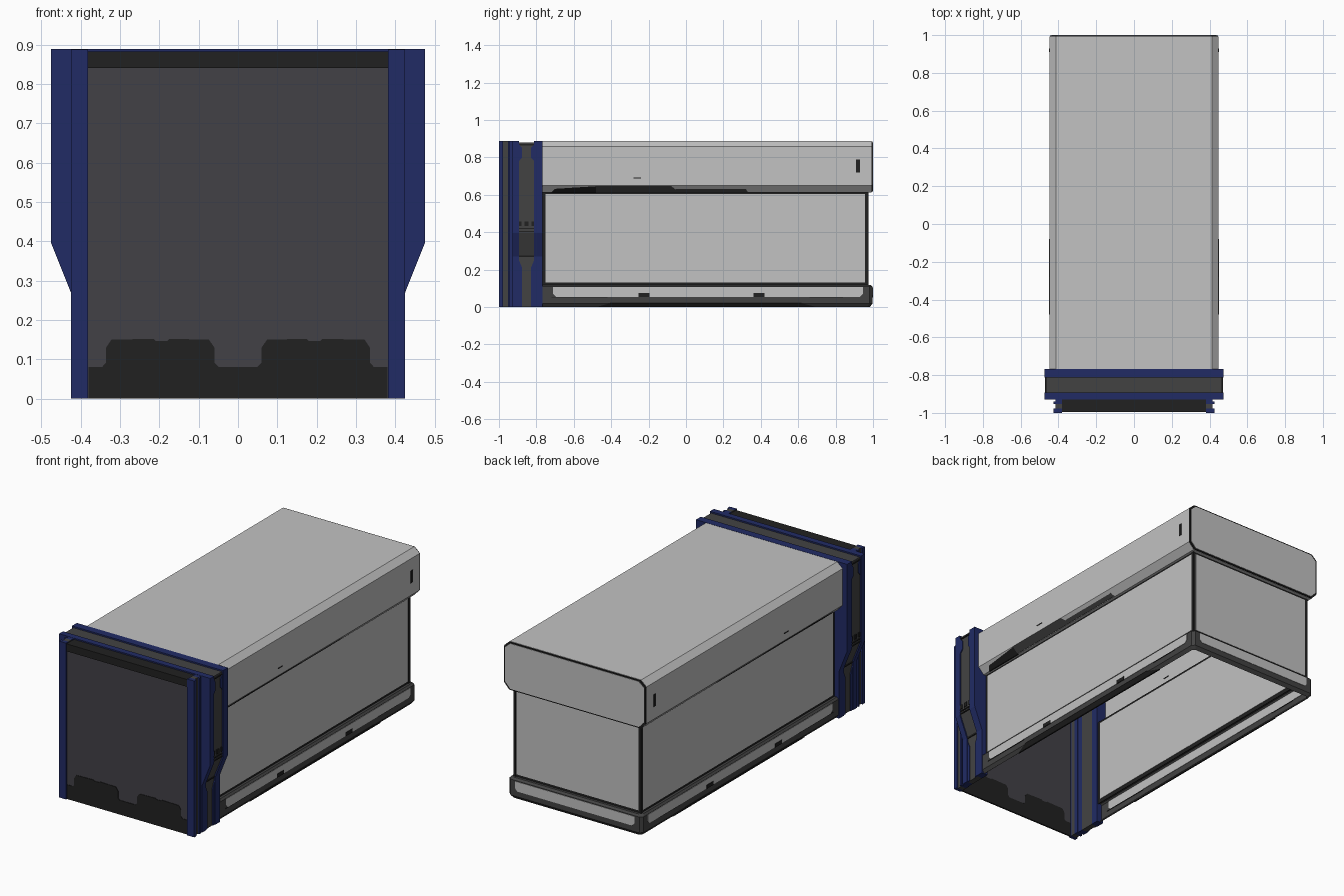
import bpy, bmesh
from mathutils import Vector

cube = bpy.data.objects.get("Cube")
if cube:
    bpy.data.objects.remove(cube, do_unlink=True)


def material(name, r, g, b):
    m = bpy.data.materials.new(name)
    m.use_nodes = True
    m.diffuse_color = (r, g, b, 1)
    node = m.node_tree.nodes["Principled BSDF"]
    node.inputs["Base Color"].default_value = (r, g, b, 1)
    node.inputs["Roughness"].default_value = 0.7
    return m


LIGHT = material("light grey", 0.54, 0.54, 0.54)
DARK = material("dark grey", 0.055, 0.055, 0.055)
SLATE = material("slate grey", 0.055, 0.053, 0.062)
BLACK = material("near black", 0.015, 0.015, 0.015)
BLUE = material("navy blue", 0.015, 0.024, 0.13)


def finish(name, bm, mat, thickness=0):
    bmesh.ops.recalc_face_normals(bm, faces=bm.faces)
    mesh = bpy.data.meshes.new(name)
    bm.to_mesh(mesh)
    bm.free()
    mesh.materials.append(mat)
    ob = bpy.data.objects.new(name, mesh)
    bpy.context.scene.collection.objects.link(ob)
    if thickness:
        mod = ob.modifiers.new("Shell", "SOLIDIFY")
        mod.thickness = thickness
        mod.offset = 0
    return ob


def loft(name, loops, mat, thickness=0, closed=True):
    """Skin a row of matching loops; closed loops are capped."""
    bm = bmesh.new()
    rows = [[bm.verts.new(p) for p in loop] for loop in loops]
    n = len(rows[0])
    for a, b in zip(rows, rows[1:]):
        for i in range(n if closed else n - 1):
            j = (i + 1) % n
            bm.faces.new((a[i], a[j], b[j], b[i]))
    if closed:
        bm.faces.new(rows[0])
        bm.faces.new(rows[-1])
    return finish(name, bm, mat, thickness)


def prism_y(name, pts, y0, y1, mat):
    return loft(name, [[(x, y, z) for x, z in pts] for y in (y0, y1)], mat)


def rect(a0, a1, b0, b1):
    return [(a0, b0), (a1, b0), (a1, b1), (a0, b1)]


def box(name, x0, x1, y0, y1, z0, z1, mat):
    return prism_y(name, rect(x0, x1, z0, z1), y0, y1, mat)


def side_plates(name, pts, face_x, mat, t=0.008):
    """Plates on both sides, outlined in (y, z); face_x gives x at a height."""
    for side, s in (("left", 1), ("right", -1)):
        loft(side + "_" + name,
             [[(s * (face_x(z) + d), y, z) for y, z in pts] for d in (-t / 2, t / 2)], mat)


def mirrored(half):
    return half + [(-x, z) for x, z in reversed(half)]


# Upper housing: chamfered shell with a rimmed rear cap
half = [(0.395, 0.615), (0.412, 0.615), (0.445, 0.65), (0.445, 0.857), (0.412, 0.886)]
outline = mirrored(half)
loft("upper_housing", [[(x, y, z) for x, z in outline] for y in (-0.77, 0.992)],
     LIGHT, 0.004, closed=False)
prism_y("housing_rear_rim", outline, 0.99, 0.998, BLACK)
prism_y("housing_rear_panel", [(x * 0.98, 0.75 + (z - 0.75) * 0.95) for x, z in outline],
        0.988, 1.0, LIGHT)
box("housing_rear_underside", -0.4, 0.4, 0.965, 0.992, 0.613, 0.617, LIGHT)

# Housing markings on the sides and the slanted lower edge
wall = lambda z: 0.445
under = lambda z: 0.412 + (z - 0.615)
side_plates("rear_slot", rect(0.91, 0.93, 0.72, 0.79), wall, BLACK)
side_plates("small_dash", rect(-0.28, -0.24, 0.687, 0.692), wall, BLACK)
side_plates("underside_black_strip",
            [(-0.72, 0.613), (-0.48, 0.613), (-0.48, 0.646), (-0.7, 0.632)], under, BLACK)
side_plates("underside_front_strip",
            [(-0.48, 0.615), (-0.04, 0.615), (-0.08, 0.648), (-0.48, 0.648)], under, DARK)
side_plates("underside_rear_strip",
            [(-0.04, 0.615), (0.33, 0.615), (0.32, 0.632), (-0.06, 0.632)], under, DARK)

# Body walls: black frame with light panels showing on both faces
BODY = 0.395
body = lambda z: BODY
side_plates("wall_frame", rect(-0.77, 0.972, 0.11, 0.617), body, BLACK, 0.004)
side_plates("wall_panel", rect(-0.75, 0.958, 0.132, 0.604), body, LIGHT)
box("rear_wall_frame", -BODY, BODY, 0.968, 0.972, 0.11, 0.617, BLACK)
box("rear_wall_panel", -0.383, 0.383, 0.966, 0.974, 0.132, 0.604, LIGHT)
for s in (-1, 1):
    box("rear_corner_trim", s * BODY - 0.006, s * BODY + 0.006, 0.96, 0.975, 0.11, 0.617, BLACK)


# Base skirt: open below, running round the sides and back
def skirt_row(w, y, z, c=0.015):
    r = [(w, -0.77), (w, y - c), (w - c, y)]
    return [(x, q, z) for x, q in r + [(-x, q) for x, q in reversed(r)]]


loft("base_skirt", [skirt_row(0.395, 0.972, 0.117), skirt_row(0.41, 0.985, 0.117),
                    skirt_row(0.419, 0.996, 0.108), skirt_row(0.419, 0.996, 0.02),
                    skirt_row(0.405, 0.982, 0.002)], DARK, 0.004, closed=False)
skirt = lambda z: 0.419


def badge(a, b, z0, z1, c=0.015):
    return [(a + c, z0), (b - c, z0), (b, z0 + c), (b, z1), (a, z1), (a, z0 + c)]


side_plates("base_panel", badge(-0.71, 0.945, 0.055, 0.107), skirt, LIGHT)
prism_y("rear_base_panel", badge(-0.375, 0.375, 0.05, 0.105), 0.992, 1.0, LIGHT)
for y in (-0.225, 0.39):
    side_plates("base_clip", rect(y - 0.03, y + 0.03, 0.054, 0.075),
                lambda z: 0.4205, BLACK, 0.009)
side_plates("base_lower_trim", [(-0.48, 0), (0.7, 0), (0.61, 0.022), (-0.4, 0.022)],
            lambda z: 0.406 + 0.7 * z, BLACK)
for a, b in ((-0.72, -0.42), (0.66, 0.84)):
    side_plates("base_seam", rect(a, b, 0.051, 0.055), skirt, BLACK)


# Front ring: two blue flanges with a grey channel between
def arch(inset):
    outer = [(0.425, 0), (0.425, 0.27), (0.475, 0.395), (0.475, 0.889)]
    outer = [(x - inset, z if z < 0.8 else z - inset) for x, z in outer]
    return mirrored([(0.385, 0.0), *outer]) + [(-0.385, 0.845), (0.385, 0.845)]


def arch_piece(name, inset, y0, y1, mat):
    pts = arch(inset)
    # Split into two posts and a top beam so each piece is a simple solid
    n = (len(pts) - 2) // 2
    right = pts[:n] + [(0.385, pts[n - 1][1])]
    for side, s in (("left", 1), ("right", -1)):
        prism_y(side + "_" + name, [(s * x, z) for x, z in right], y0, y1, mat)
    box("top_" + name, -0.385, 0.385, y0, y1, 0.845, pts[n - 1][1], mat)


arch_piece("front_flange", 0, -0.928, -0.893, BLUE)
arch_piece("channel", 0.008, -0.893, -0.812, DARK)
arch_piece("rear_flange", 0, -0.812, -0.768, BLUE)


# Channel details following the tapering post
def channel_x(z):
    return 0.418 + 0.05 * min(max((z - 0.27) / 0.125, 0), 1)


for y in (-0.89, -0.852, -0.814):
    side_plates("channel_slot", rect(y - 0.011, y + 0.011, 0.432, 0.457), channel_x, BLACK)
for z in (0.4, 0.416):
    side_plates("channel_bar", rect(-0.893, -0.812, z, z + 0.006), channel_x, BLACK)
side_plates("channel_step", rect(-0.893, -0.812, 0.268, 0.276), channel_x, BLACK)
for y, d in ((-0.893, 0.017), (-0.812, -0.017)):
    side_plates("channel_upper_gusset",
                [(y, 0.78), (y + d, 0.8), (y + d, 0.85), (y, 0.87)], channel_x, BLUE)
    side_plates("channel_lower_gusset",
                [(y, 0), (y + d, 0), (y + d, 0.21), (y, 0.25)], channel_x, BLUE)
side_plates("channel_top_line", rect(-0.893, -0.812, 0.865, 0.871), channel_x, BLACK)

# Front posts with a side groove
for s in (-1, 1):
    for name, x, y0, y1, mat in (("front_post", 0.425, -1, -0.978, BLUE),
                                 ("post_groove", 0.415, -0.978, -0.952, DARK),
                                 ("post_back", 0.425, -0.952, -0.94, BLUE),
                                 ("post_neck", 0.415, -0.94, -0.928, BLUE)):
        a, b = sorted((s * 0.381, s * x))
        box(name, a, b, y0, y1, 0, 0.888, mat)

# Front panel, top beam and the stepped lower plate
box("front_panel", -0.381, 0.381, -0.989, -0.986, 0.0, 0.85, SLATE)
box("front_top_beam", -0.381, 0.381, -0.995, -0.928, 0.84, 0.882, BLACK)
step = [(0.38, 0), (0.38, 0.081), (0.345, 0.081), (0.335, 0.092), (0.335, 0.13), (0.322, 0.15),
        (0.215, 0.152), (0.21, 0.147), (0.18, 0.147), (0.175, 0.152), (0.074, 0.15),
        (0.06, 0.13), (0.06, 0.092), (0.05, 0.081)]
prism_y("front_lower_plate", mirrored(step), -0.992, -0.983, BLACK)
